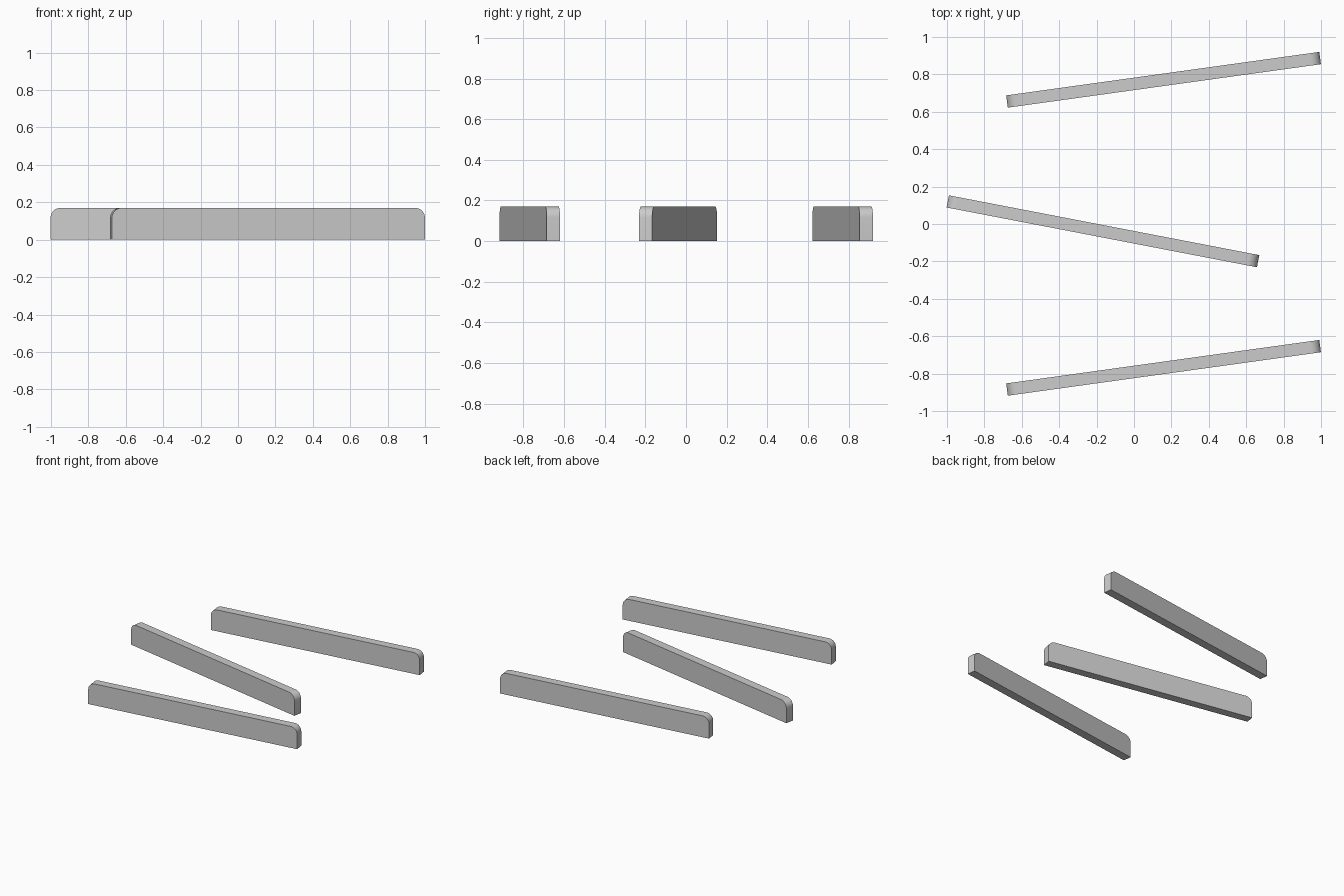
import bpy, bmesh, math

if "Cube" in bpy.data.objects:
    bpy.data.objects.remove(bpy.data.objects["Cube"])

LENGTH, THICK, HEIGHT, RADIUS, STEPS = 1.69, 0.066, 0.17, 0.053, 8


def make_bar(name, x, y, angle):
    # side profile: square bottom corners, rounded top corners
    h = LENGTH / 2
    profile = [(-h, 0), (h, 0)]
    for cx, start in ((h - RADIUS, 0), (-h + RADIUS, 90)):
        for i in range(STEPS + 1):
            a = math.radians(start + 90 * i / STEPS)
            profile.append((cx + RADIUS * math.cos(a),
                            HEIGHT - RADIUS + RADIUS * math.sin(a)))
    # extrude the profile across the bar thickness
    bm = bmesh.new()
    face = bm.faces.new([bm.verts.new((px, -THICK / 2, pz)) for px, pz in profile])
    ext = bmesh.ops.extrude_face_region(bm, geom=[face], use_keep_orig=True)
    verts = [g for g in ext["geom"] if isinstance(g, bmesh.types.BMVert)]
    bmesh.ops.translate(bm, verts=verts, vec=(0, THICK, 0))
    bmesh.ops.recalc_face_normals(bm, faces=bm.faces)
    mesh = bpy.data.meshes.new(name)
    bm.to_mesh(mesh)
    bm.free()
    bar = bpy.data.objects.new(name, mesh)
    bpy.context.collection.objects.link(bar)
    bar.location = (x, y, 0)
    bar.rotation_euler.z = math.radians(angle)
    bpy.ops.object.select_all(action='DESELECT')
    bar.select_set(True)
    bpy.context.view_layer.objects.active = bar
    bpy.ops.object.shade_smooth_by_angle(angle=math.radians(30))


# three slanted bars, the middle one leaning the other way
make_bar("back_bar", 0.158, 0.771, 7.9)
make_bar("middle_bar", -0.166, -0.039, -10.9)
make_bar("front_bar", 0.158, -0.769, 7.9)
